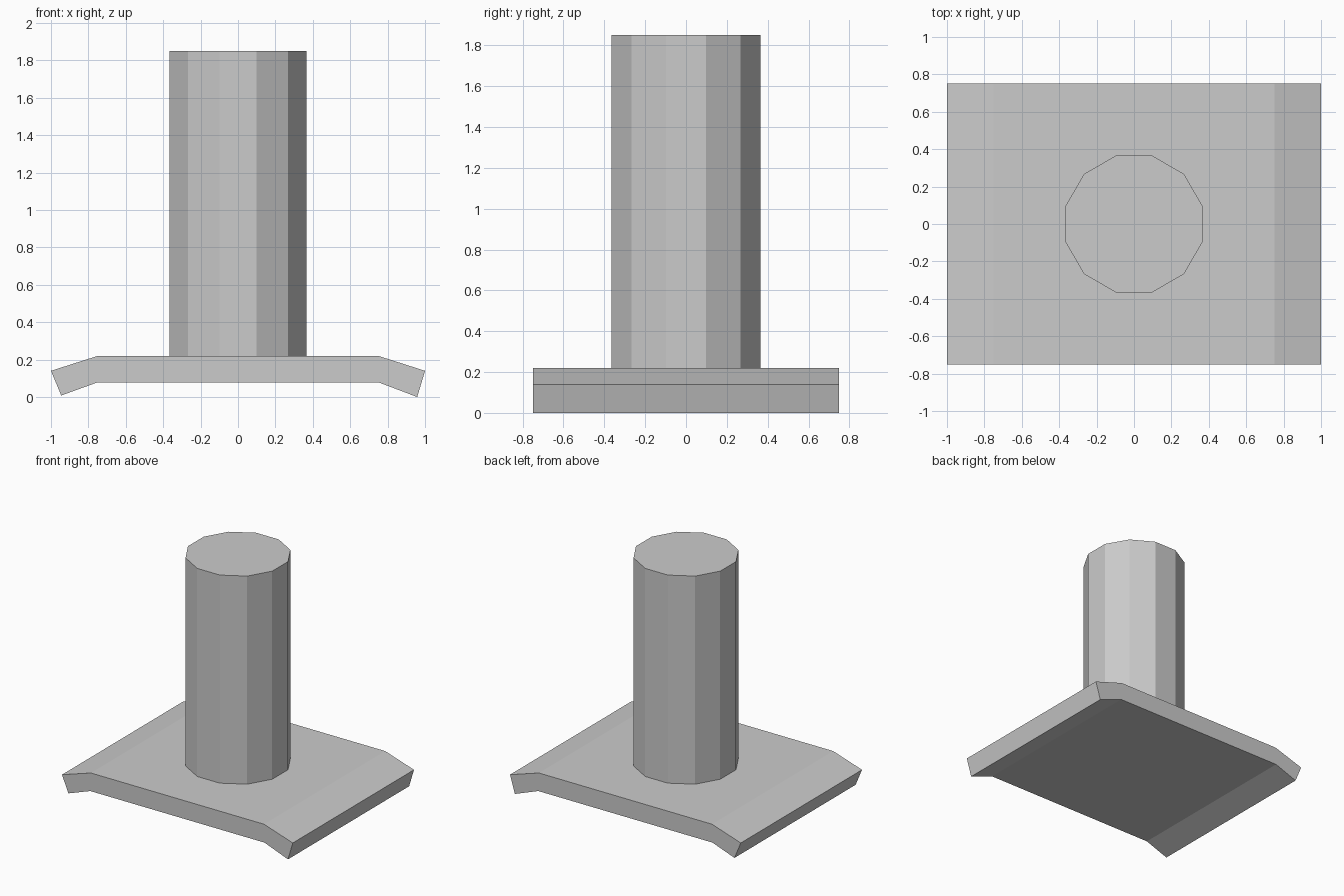
import bpy, bmesh, math
from mathutils import Matrix, Vector

if "Cube" in bpy.data.objects:
    bpy.data.objects.remove(bpy.data.objects["Cube"])


def add_object(name, bm):
    bmesh.ops.recalc_face_normals(bm, faces=bm.faces)
    mesh = bpy.data.meshes.new(name)
    bm.to_mesh(mesh)
    bm.free()
    obj = bpy.data.objects.new(name, mesh)
    bpy.context.collection.objects.link(obj)
    return obj


# Base plate with turned-down ends: three profile sections extruded along y
top = [(-1, 0.14), (-0.75, 0.22), (0.75, 0.22), (1, 0.14)]
bottom = [(-0.945, 0.008), (-0.755, 0.077), (0.755, 0.077), (0.958, 0)]
half_depth = 0.75
bm = bmesh.new()
upper = [bm.verts.new((x, -half_depth, z)) for x, z in top]
lower = [bm.verts.new((x, -half_depth, z)) for x, z in bottom]
for i in range(3):
    bm.faces.new((upper[i], lower[i], lower[i + 1], upper[i + 1]))
ext = bmesh.ops.extrude_face_region(bm, geom=bm.faces[:], use_keep_orig=True)
verts = [g for g in ext["geom"] if isinstance(g, bmesh.types.BMVert)]
bmesh.ops.translate(bm, verts=verts, vec=Vector((0, 2 * half_depth, 0)))
add_object("base_plate", bm)

# Twelve-sided post standing on the plate, flats facing the axes
z0, z1, radius = 0.22, 1.85, 0.378
bm = bmesh.new()
bmesh.ops.create_cone(
    bm, cap_ends=True, segments=12, radius1=radius, radius2=radius, depth=z1 - z0,
    matrix=Matrix.Translation((0, 0, (z0 + z1) / 2)) @ Matrix.Rotation(math.radians(15), 4, "Z"))
add_object("post", bm)
